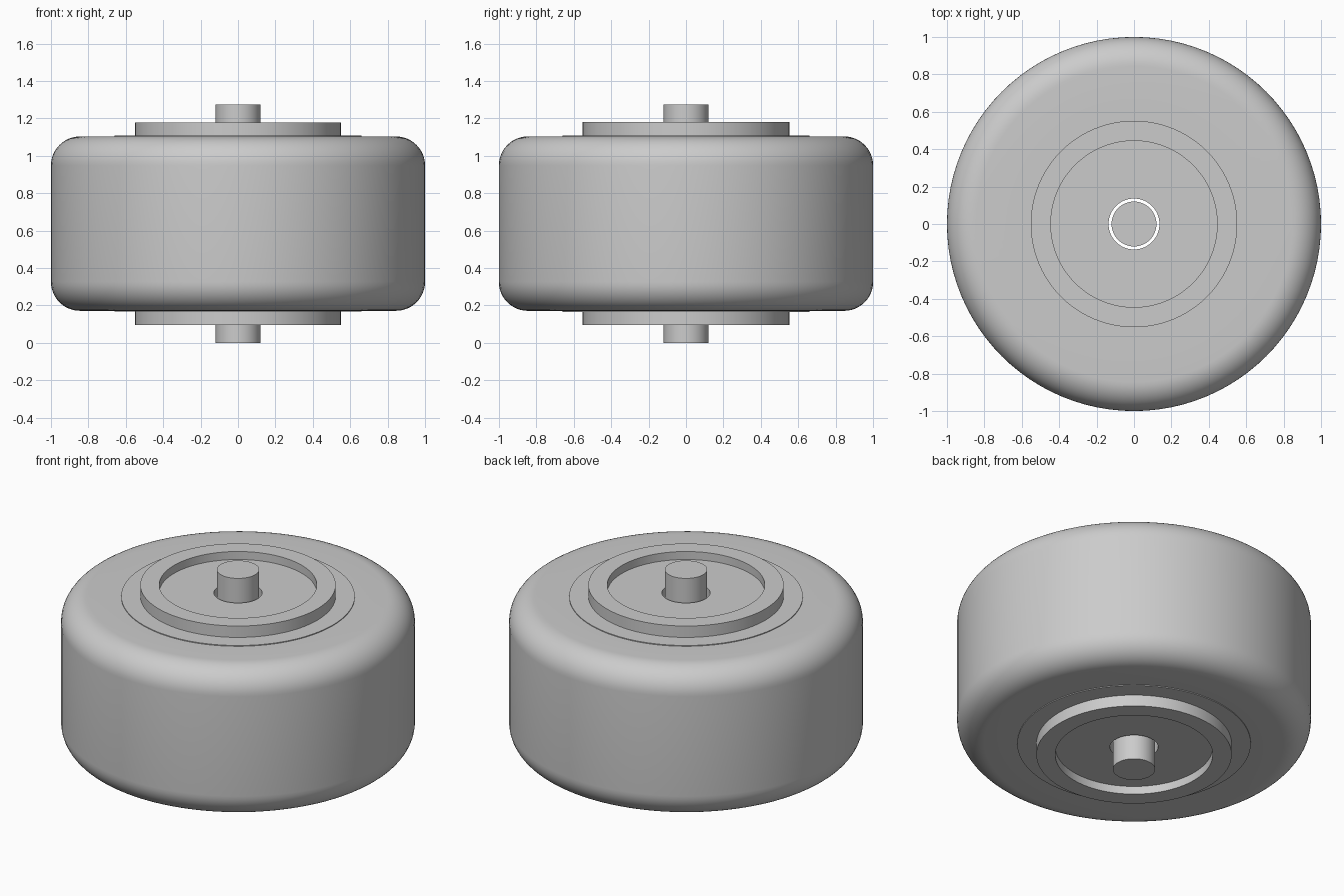
import bpy
import math

cube = bpy.data.objects.get("Cube")
if cube:
    bpy.data.objects.remove(cube, do_unlink=True)

MID = 0.6375   # mid-plane height of the wheel
SEGMENTS = 96

grey = bpy.data.materials.new("light_grey")
grey.use_nodes = True
colour = (0.6, 0.6, 0.6, 1)
grey.diffuse_color = colour
grey.node_tree.nodes["Principled BSDF"].inputs["Base Color"].default_value = colour


def lathe(name, upper, closed):
    """Revolve (radius, height above mid-plane) points, mirrored below."""
    profile = upper + [(r, -h) for r, h in reversed(upper)]
    n = len(profile)
    verts = []
    for s in range(SEGMENTS):
        a = math.tau * s / SEGMENTS
        verts += [(r * math.cos(a), r * math.sin(a), MID + h) for r, h in profile]
    faces = []
    for s in range(SEGMENTS):
        here, there = s * n, (s + 1) % SEGMENTS * n
        for i in range(n if closed else n - 1):
            j = (i + 1) % n
            faces.append((here + j, there + j, there + i, here + i))
    if not closed:   # flat end caps
        faces.append([s * n for s in range(SEGMENTS)])
        faces.append([s * n + n - 1 for s in reversed(range(SEGMENTS))])
    mesh = bpy.data.meshes.new(name)
    mesh.from_pydata(verts, [], faces)
    mesh.materials.append(grey)
    obj = bpy.data.objects.new(name, mesh)
    bpy.context.collection.objects.link(obj)
    bpy.ops.object.select_all(action="DESELECT")
    obj.select_set(True)
    bpy.context.view_layer.objects.active = obj
    bpy.ops.object.shade_smooth_by_angle(angle=math.radians(30))
    return obj


# Tyre with rounded shoulders and a thin raised sidewall ring
FILLET, HALF = 0.155, 0.466
shoulder = []
for k in range(13):
    a = math.pi / 2 * (1 - k / 12)
    shoulder.append((1 - FILLET + FILLET * math.cos(a),
                     HALF - FILLET + FILLET * math.sin(a)))
lathe("tyre", [(0.5, HALF + 0.005), (0.66, HALF + 0.005), (0.66, HALF)] + shoulder, True)

# Hub with recessed faces and a bore for the axle
lathe("hub", [(0.136, 0.492), (0.445, 0.492), (0.445, 0.542), (0.552, 0.542)], True)

# Axle standing loose in the bore
lathe("axle", [(0.12, MID)], False)
